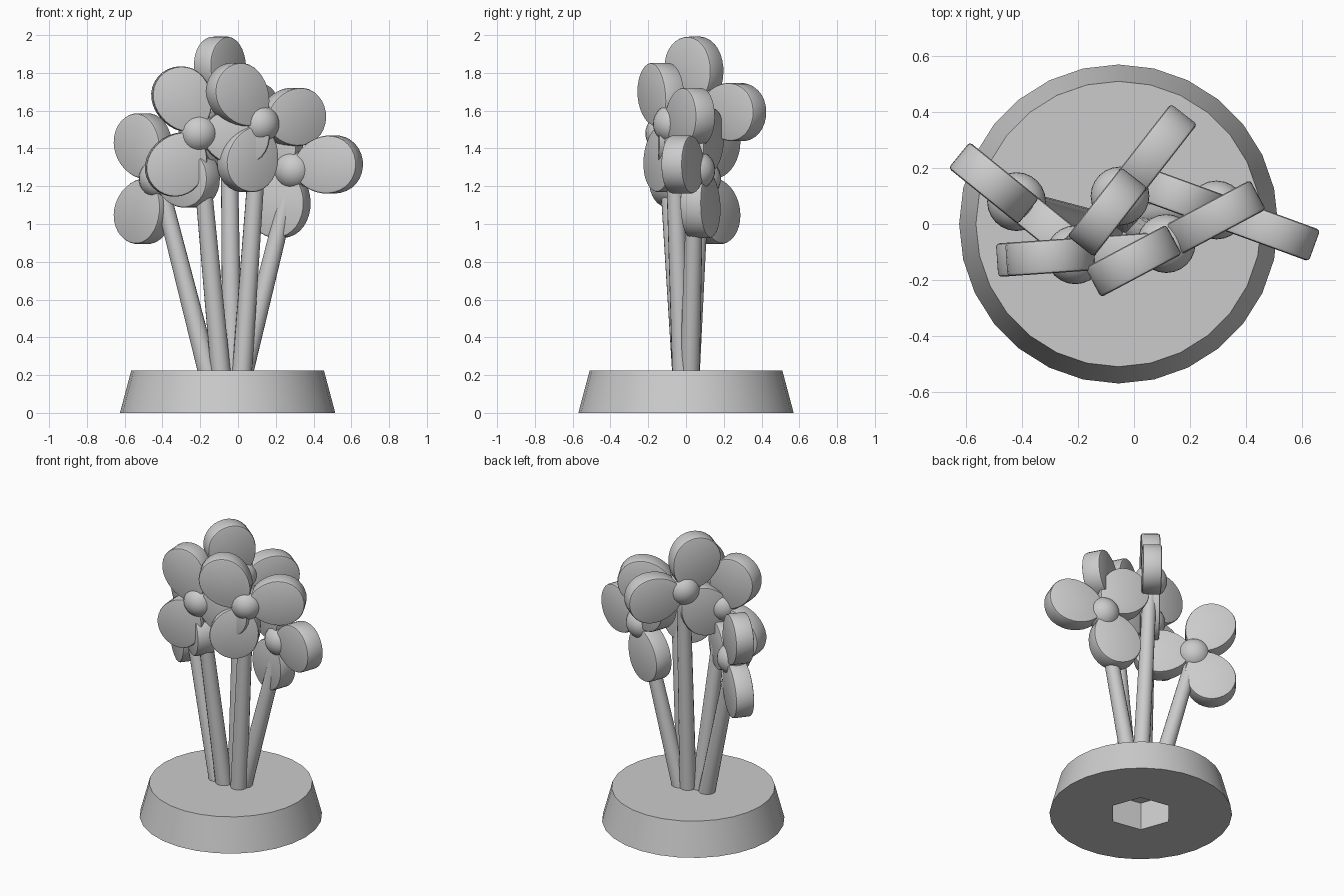
import bpy, bmesh
from math import sin, cos, pi, radians
from mathutils import Vector, Matrix

cube = bpy.data.objects.get("Cube")
if cube:
    bpy.data.objects.remove(cube, do_unlink=True)

grey = bpy.data.materials.new("plain_grey")
grey.use_nodes = True
grey.diffuse_color = (0.6, 0.6, 0.6, 1)
grey.node_tree.nodes["Principled BSDF"].inputs["Base Color"].default_value = (0.6, 0.6, 0.6, 1)


def finish(name, bm, smooth=True):
    """Turn a bmesh into a named, coloured object."""
    bmesh.ops.recalc_face_normals(bm, faces=bm.faces[:])
    mesh = bpy.data.meshes.new(name)
    bm.to_mesh(mesh)
    bm.free()
    mesh.materials.append(grey)
    obj = bpy.data.objects.new(name, mesh)
    bpy.context.scene.collection.objects.link(obj)
    if smooth:
        bpy.ops.object.select_all(action='DESELECT')
        obj.select_set(True)
        bpy.context.view_layer.objects.active = obj
        bpy.ops.object.shade_smooth_by_angle(angle=radians(35))
    return obj


def tapered(name, start, end, r1, r2, sides, turn=0.0, smooth=True):
    """Capped cone frustum between two points."""
    start, end = Vector(start), Vector(end)
    axis = end - start
    place = (Matrix.Translation((start + end) / 2)
             @ axis.to_track_quat('Z', 'Y').to_matrix().to_4x4()
             @ Matrix.Rotation(turn, 4, 'Z'))
    bm = bmesh.new()
    bmesh.ops.create_cone(bm, cap_ends=True, segments=sides, radius1=r1,
                          radius2=r2, depth=axis.length, matrix=place)
    return finish(name, bm, smooth)


def petal(name, place):
    """Thick egg-shaped disc with a softened rim, growing along local x."""
    bm = bmesh.new()
    steps = 32
    ring = []
    for i in range(steps):
        t = 2 * pi * i / steps
        ring.append(bm.verts.new((0.197 + 0.178 * cos(t),
                                  0.153 * sin(t) * (1 + 0.1 * cos(t)), -0.06)))
    face = bm.faces.new(ring)
    top = bmesh.ops.extrude_face_region(bm, geom=[face])["geom"]
    moved = [v for v in top if isinstance(v, bmesh.types.BMVert)]
    bmesh.ops.translate(bm, verts=moved, vec=(0, 0, 0.12))
    rims = [e for e in bm.edges
            if abs(e.verts[0].co.z - e.verts[1].co.z) < 1e-5]
    bmesh.ops.bevel(bm, geom=rims, offset=0.012, segments=2, profile=0.5,
                    affect='EDGES')
    bm.transform(place)
    return finish(name, bm)


# Round stand with a hexagonal pocket underneath
stand = tapered("stand", (-0.055, 0, 0), (-0.055, 0, 0.225), 0.57, 0.51, 28, smooth=False)
pocket = tapered("pocket_cutter", (-0.055, 0, -0.1), (-0.055, 0, 0.19),
                 0.2, 0.2, 6, radians(20), smooth=False)
cut = stand.modifiers.new("pocket", 'BOOLEAN')
cut.operation = 'DIFFERENCE'
cut.object = pocket
cut.solver = 'EXACT'
bpy.context.view_layer.update()
cut_mesh = bpy.data.meshes.new_from_object(
    stand.evaluated_get(bpy.context.evaluated_depsgraph_get()))
stand.modifiers.clear()
stand.data = cut_mesh
bpy.data.objects.remove(pocket, do_unlink=True)
bpy.ops.object.select_all(action='DESELECT')
stand.select_set(True)
bpy.context.view_layer.objects.active = stand
bpy.ops.object.shade_smooth_by_angle(angle=radians(35))

# Flowers: name, centre, heading of the flat plane, petal turn, stem foot
flowers = [
    ("front_right", (-0.21, -0.11, 1.48), 4, -5, (-0.09, -0.02)),
    ("low_right", (-0.42, 0.08, 1.24), -39, 0, (-0.155, 0.0)),
    ("top", (-0.05, 0.10, 1.63), 52, -10, (-0.03, 0.02)),
    ("front_left", (0.115, -0.07, 1.53), 28, 10, (0.02, -0.02)),
    ("low_left", (0.295, 0.05, 1.285), -20, 8, (0.025, 0.02)),
]
for name, centre, heading, turn, foot in flowers:
    upright = (Matrix.Translation(centre)
               @ Matrix.Rotation(radians(heading), 4, 'Z')
               @ Matrix.Rotation(pi / 2, 4, 'X'))
    for k in range(3):
        petal(f"{name}_petal_{k + 1}",
              upright @ Matrix.Rotation(radians(turn + 120 * k), 4, 'Z'))
    # Round heart of the flower
    bm = bmesh.new()
    bmesh.ops.create_uvsphere(bm, u_segments=24, v_segments=16, radius=0.105,
                              matrix=Matrix.Translation(centre))
    finish(f"{name}_heart", bm)
    # Straight stem
    tapered(f"{name}_stem", (*foot, 0.2), centre, 0.053, 0.043, 16)
